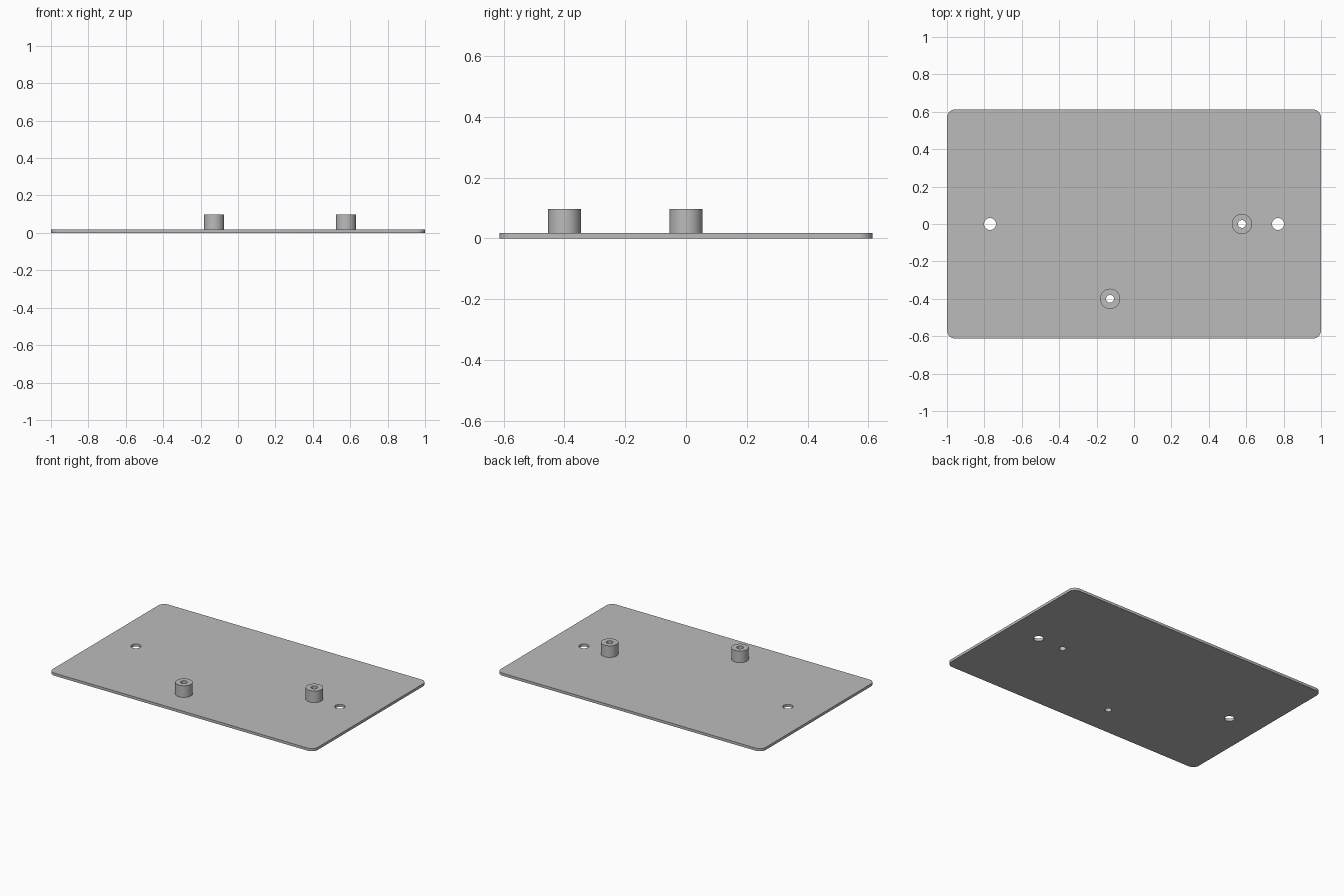
import bpy
import bmesh
import math
from mathutils import Matrix

cube = bpy.data.objects.get("Cube")
if cube:
    bpy.data.objects.remove(cube, do_unlink=True)

LENGTH, WIDTH, THICK = 2.0, 1.226, 0.018
CORNER = 0.045
BOSS_TOP, BOSS_RADIUS, BORE_RADIUS = 0.097, 0.054, 0.021
BOSSES = [(0.577, 0), (-0.128, -0.4)]
MOUNT_RADIUS = 0.032
MOUNTS = [(-0.77, 0), (0.77, 0)]

grey = bpy.data.materials.new("plain grey")
grey.use_nodes = True
colour = (0.5, 0.5, 0.5, 1)
grey.diffuse_color = colour
grey.node_tree.nodes["Principled BSDF"].inputs["Base Color"].default_value = colour


def make_object(name, bm):
    mesh = bpy.data.meshes.new(name)
    bmesh.ops.recalc_face_normals(bm, faces=bm.faces)
    bm.to_mesh(mesh)
    bm.free()
    mesh.materials.append(grey)
    obj = bpy.data.objects.new(name, mesh)
    bpy.context.collection.objects.link(obj)
    return obj


def cylinder(name, x, y, radius, bottom, top):
    bm = bmesh.new()
    bmesh.ops.create_cone(bm, cap_ends=True, segments=48, radius1=radius,
                          radius2=radius, depth=top - bottom,
                          matrix=Matrix.Translation((x, y, (bottom + top) / 2)))
    return make_object(name, bm)


def drill(obj, x, y, radius):
    cutter = cylinder("hole_cutter", x, y, radius, -0.1, 0.2)
    cutter.hide_render = True
    mod = obj.modifiers.new("hole", 'BOOLEAN')
    mod.operation = 'DIFFERENCE'
    mod.solver = 'EXACT'
    mod.object = cutter
    bpy.context.view_layer.objects.active = obj
    bpy.ops.object.modifier_apply(modifier=mod.name)
    bpy.data.objects.remove(cutter, do_unlink=True)


def finish(obj):
    bpy.ops.object.select_all(action='DESELECT')
    obj.select_set(True)
    bpy.context.view_layer.objects.active = obj
    bpy.ops.object.shade_smooth_by_angle(angle=math.radians(30))


# Base plate with rounded corners
bm = bmesh.new()
bmesh.ops.create_cube(bm, size=1)
bmesh.ops.transform(bm, verts=bm.verts, matrix=Matrix.Translation((0, 0, THICK / 2))
                    @ Matrix.Diagonal((LENGTH, WIDTH, THICK, 1)))
uprights = [e for e in bm.edges
            if abs(e.verts[0].co.z - e.verts[1].co.z) > THICK / 2]
bmesh.ops.bevel(bm, geom=uprights, offset=CORNER, segments=10,
                profile=0.5, affect='EDGES')
plate = make_object("base_plate", bm)

# Mounting holes, and bores that run on through the plate
for x, y in MOUNTS:
    drill(plate, x, y, MOUNT_RADIUS)
for x, y in BOSSES:
    drill(plate, x, y, BORE_RADIUS)
finish(plate)

# Hollow standoffs
for name, (x, y) in zip(("side_standoff", "front_standoff"), BOSSES):
    boss = cylinder(name, x, y, BOSS_RADIUS, THICK, BOSS_TOP)
    drill(boss, x, y, BORE_RADIUS)
    finish(boss)
